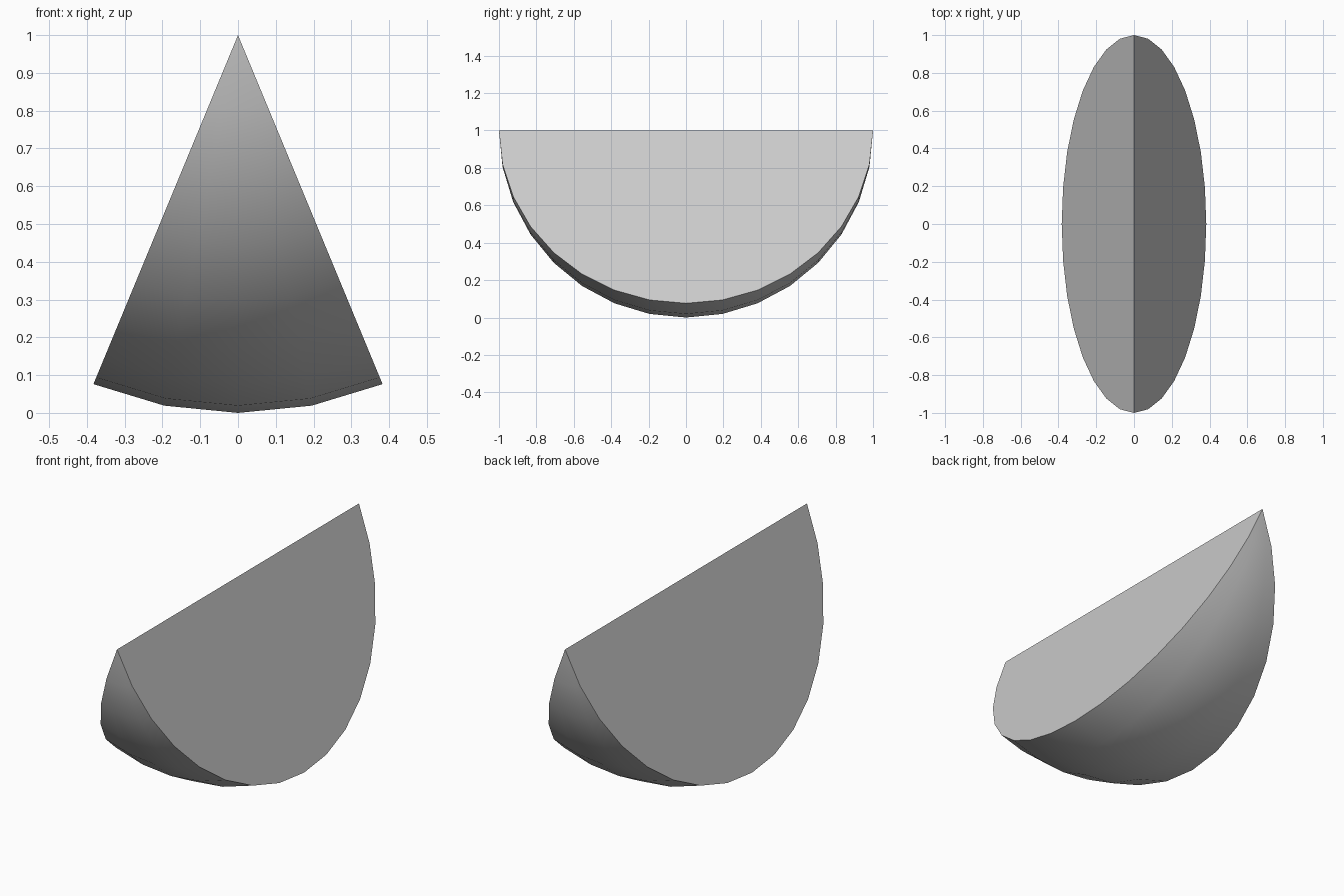
import bpy, bmesh
from math import sin, cos, pi, radians

if "Cube" in bpy.data.objects:
    bpy.data.objects.remove(bpy.data.objects["Cube"])

RINGS, STEPS, WEDGE = 16, 4, radians(45)

bm = bmesh.new()
# two shared tips at the ends of the straight edge
tip_a = bm.verts.new((0, -1, 1))
tip_b = bm.verts.new((0, 1, 1))

# half-circle arcs fanned around the straight edge
arcs = []
for s in range(STEPS + 1):
    a = -WEDGE / 2 + WEDGE * s / STEPS
    arc = [tip_a]
    for r in range(1, RINGS):
        t = pi * r / RINGS
        arc.append(bm.verts.new((sin(t) * sin(a), -cos(t), 1 - sin(t) * cos(a))))
    arcs.append(arc + [tip_b])

# curved outer skin
for p, q in zip(arcs, arcs[1:]):
    for r in range(RINGS):
        quad = [p[r], q[r], q[r + 1], p[r + 1]]
        bm.faces.new(list(dict.fromkeys(quad))).smooth = True

# flat half-disc sides
sides = [bm.faces.new(arcs[0]), bm.faces.new(arcs[-1])]
bmesh.ops.recalc_face_normals(bm, faces=bm.faces)
for f in sides:
    f.smooth = False
    for e in f.edges:
        e.smooth = False

mesh = bpy.data.meshes.new("wedge_slice")
bm.to_mesh(mesh)
bm.free()
bpy.context.collection.objects.link(bpy.data.objects.new("wedge_slice", mesh))
